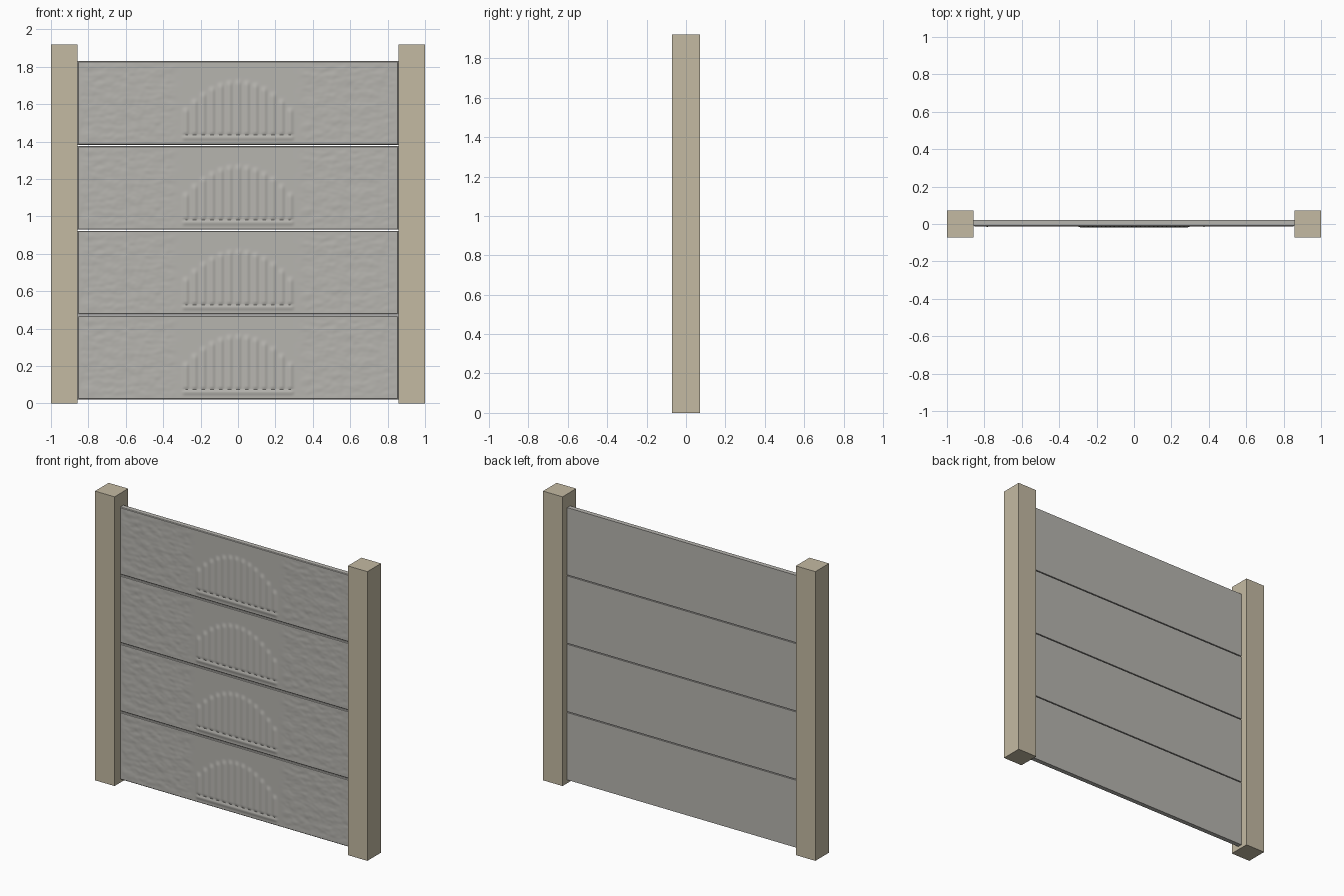
import bpy, bmesh, math
from mathutils import Vector, noise

if "Cube" in bpy.data.objects:
    bpy.data.objects.remove(bpy.data.objects["Cube"])


def material(name, rgb):
    m = bpy.data.materials.new(name)
    m.diffuse_color = (*rgb, 1.0)
    m.use_nodes = True
    m.node_tree.nodes["Principled BSDF"].inputs["Base Color"].default_value = m.diffuse_color
    return m


POST = material("sand concrete", (0.55, 0.49, 0.365))
PANEL = material("grey concrete", (0.47, 0.46, 0.43))


def add_object(name, mesh, location=(0, 0, 0)):
    ob = bpy.data.objects.new(name, mesh)
    ob.location = location
    bpy.context.collection.objects.link(ob)
    return ob


# Square end posts
def box_mesh(name, size, mat):
    bm = bmesh.new()
    bmesh.ops.create_cube(bm, size=1)
    bmesh.ops.scale(bm, vec=size, verts=bm.verts)
    me = bpy.data.meshes.new(name)
    bm.to_mesh(me)
    bm.free()
    me.materials.append(mat)
    return me


post_mesh = box_mesh("post", (0.143, 0.143, 1.92), POST)
for side, label in ((-1, "left_post"), (1, "right_post")):
    add_object(label, post_mesh, (side * 0.9285, 0, 0.96))

# Panel dimensions
HALF, HEIGHT, CHAMFER = 0.857, 0.447, 0.004
FRONT, BACK = -0.013, 0.022
NX, NZ = 220, 56
PITCH = 0.0465


def step(a, b, v):
    t = max(0.0, min(1.0, (v - a) / (b - a)))
    return t * t * (3 - 2 * t)


def relief(x, z):
    """Raised height of the cast front: fluted arch, base bar, rough stone sides."""
    # thirteen upright ribs under an arched outline
    rib = round(x / PITCH)
    h = 0.0
    if abs(rib) <= 6:
        cx = rib * PITCH
        top = 0.355 - 1.9 * cx * cx
        across = math.cos(math.pi * (x - cx) / PITCH) ** 2
        along = step(0.05, 0.065, z) * (1 - step(top - 0.035, top, z))
        h += 0.0065 * across * along
    # base bar
    bar = step(0.022, 0.032, z) * (1 - step(0.042, 0.052, z))
    h += 0.0045 * bar * (1 - step(0.285, 0.305, abs(x)))
    # rough stone, stretched sideways and fading towards the middle
    n = noise.noise(Vector((x * 16, z * 34, 3.7)))
    n += 0.5 * noise.noise(Vector((x * 36, z * 60, 9.1)))
    edge = min(HALF - abs(x), z, HEIGHT - z)
    h += 0.0018 * n * step(0.3, 0.38, abs(x)) * step(0.005, 0.03, edge)
    return h


def spaced(lo, hi, count):
    """Even spacing inside a narrow chamfer strip at each end."""
    a, b = lo + CHAMFER, hi - CHAMFER
    return [lo] + [a + (b - a) * i / count for i in range(count + 1)] + [hi]


# Panel: relief front, chamfered rim, flat back
def panel_mesh():
    bm = bmesh.new()
    xs, zs = spaced(-HALF, HALF, NX), spaced(0, HEIGHT, NZ)
    rows = []
    for j, z in enumerate(zs):
        row = []
        for i, x in enumerate(xs):
            rim = i in (0, len(xs) - 1) or j in (0, len(zs) - 1)
            y = FRONT + CHAMFER if rim else FRONT - relief(x, z)
            row.append(bm.verts.new((x, y, z)))
        rows.append(row)
    for r0, r1 in zip(rows, rows[1:]):
        for i in range(len(xs) - 1):
            bm.faces.new((r0[i], r0[i + 1], r1[i + 1], r1[i]))
    rim_edges = [e for e in bm.edges if e.is_boundary]
    ext = bmesh.ops.extrude_edge_only(bm, edges=rim_edges)["geom"]
    for v in ext:
        if isinstance(v, bmesh.types.BMVert):
            v.co.y = BACK
    bmesh.ops.holes_fill(bm, edges=[e for e in bm.edges if e.is_boundary], sides=0)
    bmesh.ops.recalc_face_normals(bm, faces=bm.faces)
    for f in bm.faces:
        f.smooth = True
    me = bpy.data.meshes.new("panel")
    bm.to_mesh(me)
    bm.free()
    me.materials.append(PANEL)
    me.set_sharp_from_angle(angle=math.radians(38))
    return me


# Four stacked panels with thin joints
mesh = panel_mesh()
for k in range(4):
    add_object(f"panel_{k + 1}", mesh, (0, 0, 0.022 + k * 0.4535))
